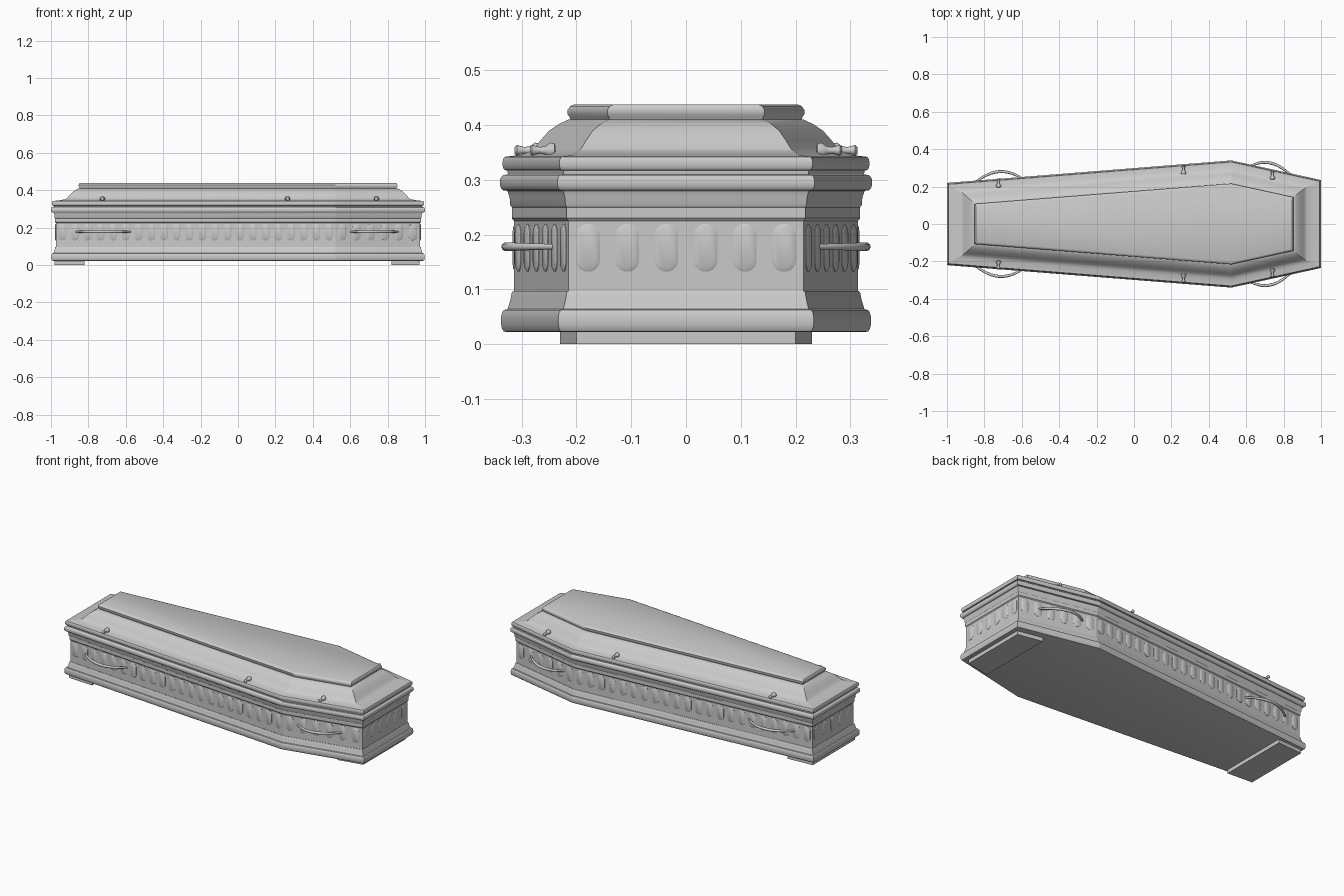
import bpy, bmesh, math
from mathutils import Vector

cube = bpy.data.objects.get("Cube")
if cube:
    bpy.data.objects.remove(cube)

mat = bpy.data.materials.new("pale_grey")
mat.use_nodes = True
mat.diffuse_color = (0.6, 0.59, 0.59, 1)
mat.node_tree.nodes["Principled BSDF"].inputs["Base Color"].default_value = mat.diffuse_color

# Outline: half widths at foot end, shoulder and head end
FOOT, SHOULDER, HEAD, SHOULDER_X = 0.22, 0.34, 0.235, 0.52


def half_width(x):
    if x < SHOULDER_X:
        return FOOT + (SHOULDER - FOOT) * (x + 1) / (SHOULDER_X + 1)
    return SHOULDER - (SHOULDER - HEAD) * (x - SHOULDER_X) / (1 - SHOULDER_X)


def outline(side, end):
    """Six-sided plan, inset by side on the long edges and end on the short ones."""
    xs = [end - 1, SHOULDER_X, 1 - end]
    front = [(x, side - half_width(x)) for x in xs]
    return front + [(x, -y) for x, y in reversed(front)]


def finish(bm, name, angle=35):
    bmesh.ops.recalc_face_normals(bm, faces=bm.faces)
    for f in bm.faces:
        f.smooth = True
    for e in bm.edges:
        if len(e.link_faces) == 2 and e.calc_face_angle() > math.radians(angle):
            e.smooth = False
    mesh = bpy.data.meshes.new(name)
    bm.to_mesh(mesh)
    bm.free()
    mesh.materials.append(mat)
    obj = bpy.data.objects.new(name, mesh)
    bpy.context.collection.objects.link(obj)
    return obj


def skin(bm, rings, corners=False):
    """Join closed rings of points into a capped solid."""
    loops = [[bm.verts.new(p) for p in ring] for ring in rings]
    n = len(loops[0])
    for a, b in zip(loops, loops[1:]):
        for i in range(n):
            j = (i + 1) % n
            bm.faces.new((a[i], a[j], b[j], b[i]))
        if corners:
            for i in range(n):
                bm.edges.get((a[i], b[i])).smooth = False
    bm.faces.new(loops[0])
    bm.faces.new(loops[-1])


def moulded(name, profile):
    """Sweep a (side inset, end inset, z) profile round the plan."""
    bm = bmesh.new()
    skin(bm, [[(x, y, z) for x, y in outline(s, e)] for s, e, z in profile], True)
    return finish(bm, name)


def bead(z0, z1, inner, outer, steps=8):
    """Rounded moulding between two heights."""
    pts = []
    for i in range(steps + 1):
        a = math.pi * i / steps
        d = inner + (outer - inner) * math.sin(a) ** 0.6
        pts.append((d, d, (z0 + z1) / 2 - (z1 - z0) / 2 * math.cos(a)))
    return pts


def straight(*pts):
    return [(d, d, z) for d, z in pts]


# Chest
moulded("base_moulding", bead(0.022, 0.064, 0.014, 0.002)
        + straight((0.016, 0.07), (0.019, 0.08), (0.022, 0.094), (0.024, 0.097)))
moulded("chest", straight((0.026, 0.09), (0.026, 0.225), (0.022, 0.23), (0.022, 0.25),
                          (0.019, 0.254), (0.018, 0.268), (0.014, 0.28), (0.012, 0.285)))
moulded("chest_rim", bead(0.28, 0.31, 0.014, 0))

# Lid: rim, sloping deck, curved flank and raised top panel
moulded("lid_rim", straight((0.016, 0.305), (0.014, 0.315)) + bead(0.317, 0.343, 0.014, 0.005))
moulded("lid", [(0.013, 0.013, 0.338), (0.016, 0.018, 0.343), (0.04, 0.045, 0.346),
                (0.055, 0.078, 0.352), (0.062, 0.085, 0.357), (0.074, 0.098, 0.372),
                (0.09, 0.115, 0.39), (0.108, 0.132, 0.402), (0.125, 0.15, 0.41)])
moulded("top_panel", [(0.13, 0.155, 0.405), (0.128, 0.153, 0.414), (0.124, 0.148, 0.42),
                      (0.124, 0.147, 0.428), (0.129, 0.15, 0.435), (0.137, 0.154, 0.438)])


# Support boards under each end
def board(name, x0, w0, x1, w1):
    plan = [(x0, -w0), (x1, -w1), (x1, w1), (x0, w0)]
    bm = bmesh.new()
    skin(bm, [[(x, y, z) for x, y in plan] for z in (0, 0.024)])
    finish(bm, name)


board("foot_board", -0.98, 0.2, -0.82, 0.21)
board("head_board", 0.82, 0.23, 0.97, 0.2)


# Shallow rounded panels on every wall
def panel_rings(centre, along, outward):
    rings = []
    for depth, grow in ((-0.002, 0), (0.001, 0), (0.004, -0.006)):
        ring = []
        for i in range(16):
            a = math.tau * (i + 0.5) / 16
            u = (0.022 + grow) * math.cos(a)
            v = (0.022 + grow) * math.sin(a) + math.copysign(0.022, math.sin(a))
            ring.append(centre + along * u + outward * depth + Vector((0, 0, v)))
        rings.append(ring)
    return rings


bm = bmesh.new()
plan = [Vector((x, y, 0.176)) for x, y in outline(0.026, 0.026)]
for a, b in zip(plan, plan[1:] + plan[:1]):
    along = (b - a).normalized()
    outward = Vector((along.y, -along.x, 0))
    count = int((b - a).length / 0.068)
    for i in range(count):
        skin(bm, panel_rings(a.lerp(b, (i + 0.5) / count), along, outward))
finish(bm, "wall_panels", 50)


# Bowed handles
def handle(name, x0, x1, bow, side):
    rings = []
    for i in range(17):
        t = i / 16
        x = x0 + (x1 - x0) * t
        y = half_width(x) - 0.03 + bow * math.sin(math.pi * t) ** 0.8
        r = 0.005 + 0.003 * math.sin(math.pi * t)
        tilt = math.atan2(half_width(x1) - half_width(x0), x1 - x0)
        turn = tilt + 0.75 * math.cos(math.pi * t)
        rings.append([(x - math.sin(turn) * r * math.cos(a),
                       side * (y + math.cos(turn) * r * math.cos(a)),
                       0.178 + r * math.sin(a)) for a in (math.tau * k / 10 for k in range(10))])
    bm = bmesh.new()
    skin(bm, rings)
    finish(bm, name, 50)


# Lid screws: flared knobs lying across the deck
def screw(name, x, y, side):
    profile = [(-0.024, 0.007), (-0.022, 0.013), (-0.014, 0.014), (-0.006, 0.008),
               (0.004, 0.006), (0.013, 0.008), (0.019, 0.01), (0.023, 0.006)]
    rings = [[(x + r * math.cos(a), side * (y + d), 0.354 + r * math.sin(a))
              for a in (math.tau * k / 12 for k in range(12))] for d, r in profile]
    bm = bmesh.new()
    skin(bm, rings)
    finish(bm, name, 60)


for side, label in ((-1, "front"), (1, "back")):
    handle(label + "_foot_handle", -0.87, -0.575, 0.068, side)
    handle(label + "_head_handle", 0.6, 0.86, 0.062, side)
    for place, x, y in (("foot", -0.725, 0.22), ("middle", 0.265, 0.29), ("head", 0.74, 0.262)):
        screw(f"{label}_{place}_screw", x, y, side)
